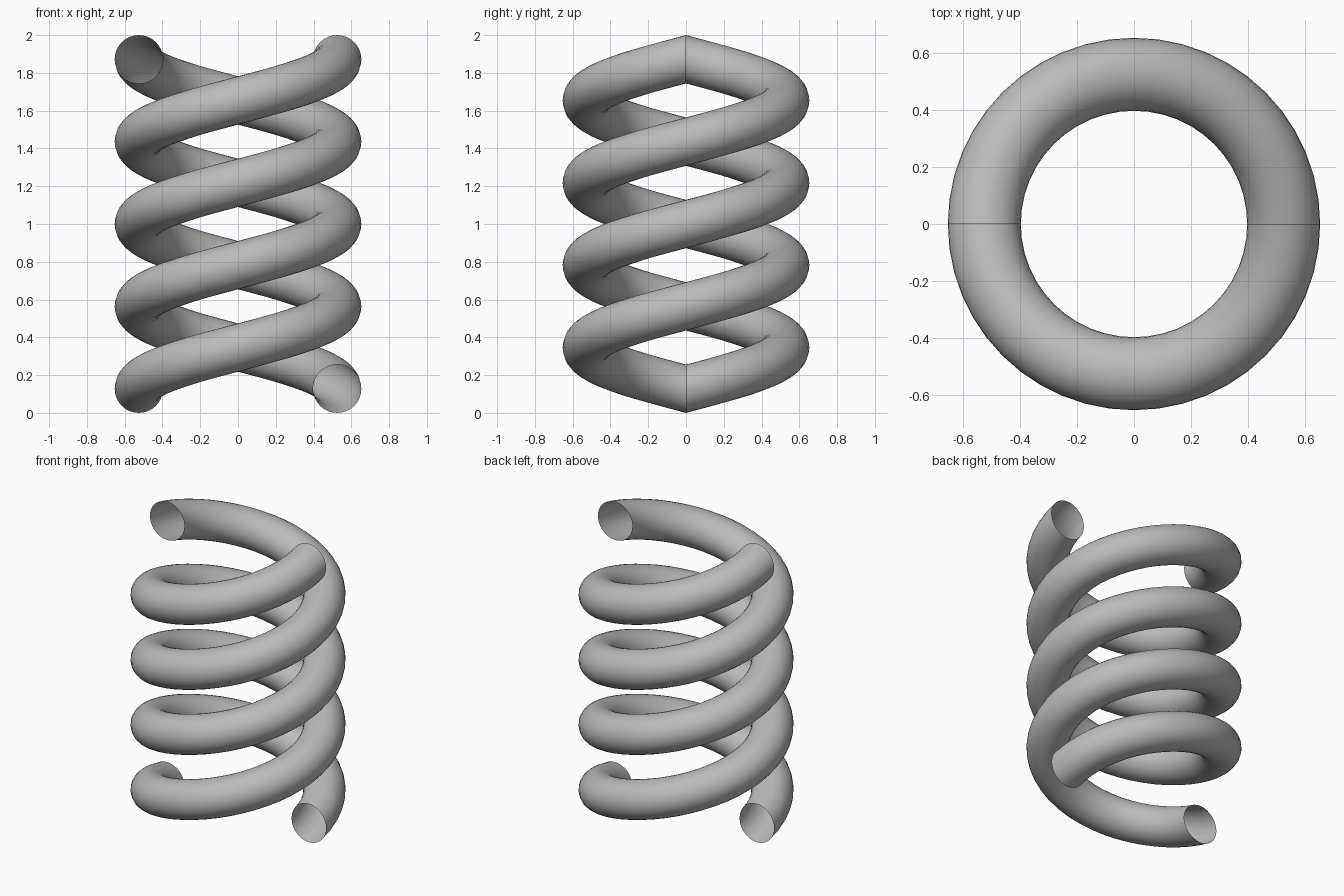
import bpy, bmesh, math
from mathutils import Matrix, Vector

cube = bpy.data.objects.get("Cube")
if cube:
    bpy.data.objects.remove(cube, do_unlink=True)

COIL_RADIUS = 0.525
TUBE_RADIUS = 0.128
TURNS = 2
STEPS = 48 * TURNS
SIDES = 32
RISE = 2.0 - 2 * TUBE_RADIUS

# Plain grey finish
grey = bpy.data.materials.new("grey")
grey.use_nodes = True
grey.diffuse_color = (0.5, 0.5, 0.5, 1)
grey.node_tree.nodes["Principled BSDF"].inputs["Base Color"].default_value = grey.diffuse_color


def coil(name, side):
    """Sweep an upright ring around z while it climbs; both ends stay open."""
    bm = bmesh.new()
    place = Matrix.Translation((side * COIL_RADIUS, 0, TUBE_RADIUS)) @ Matrix.Rotation(math.pi / 2, 4, "X")
    bmesh.ops.create_circle(bm, segments=SIDES, radius=TUBE_RADIUS, matrix=place)
    bmesh.ops.spin(bm, geom=bm.verts[:] + bm.edges[:], cent=(0, 0, 0), axis=(0, 0, 1),
                   dvec=Vector((0, 0, RISE / STEPS)), angle=TURNS * math.tau, steps=STEPS)
    bmesh.ops.recalc_face_normals(bm, faces=bm.faces[:])
    for face in bm.faces:
        face.smooth = True
    mesh = bpy.data.meshes.new(name)
    bm.to_mesh(mesh)
    bm.free()
    mesh.materials.append(grey)
    obj = bpy.data.objects.new(name, mesh)
    bpy.context.collection.objects.link(obj)


# Two intertwined strands, half a turn apart
coil("left_coil", 1)
coil("right_coil", -1)
